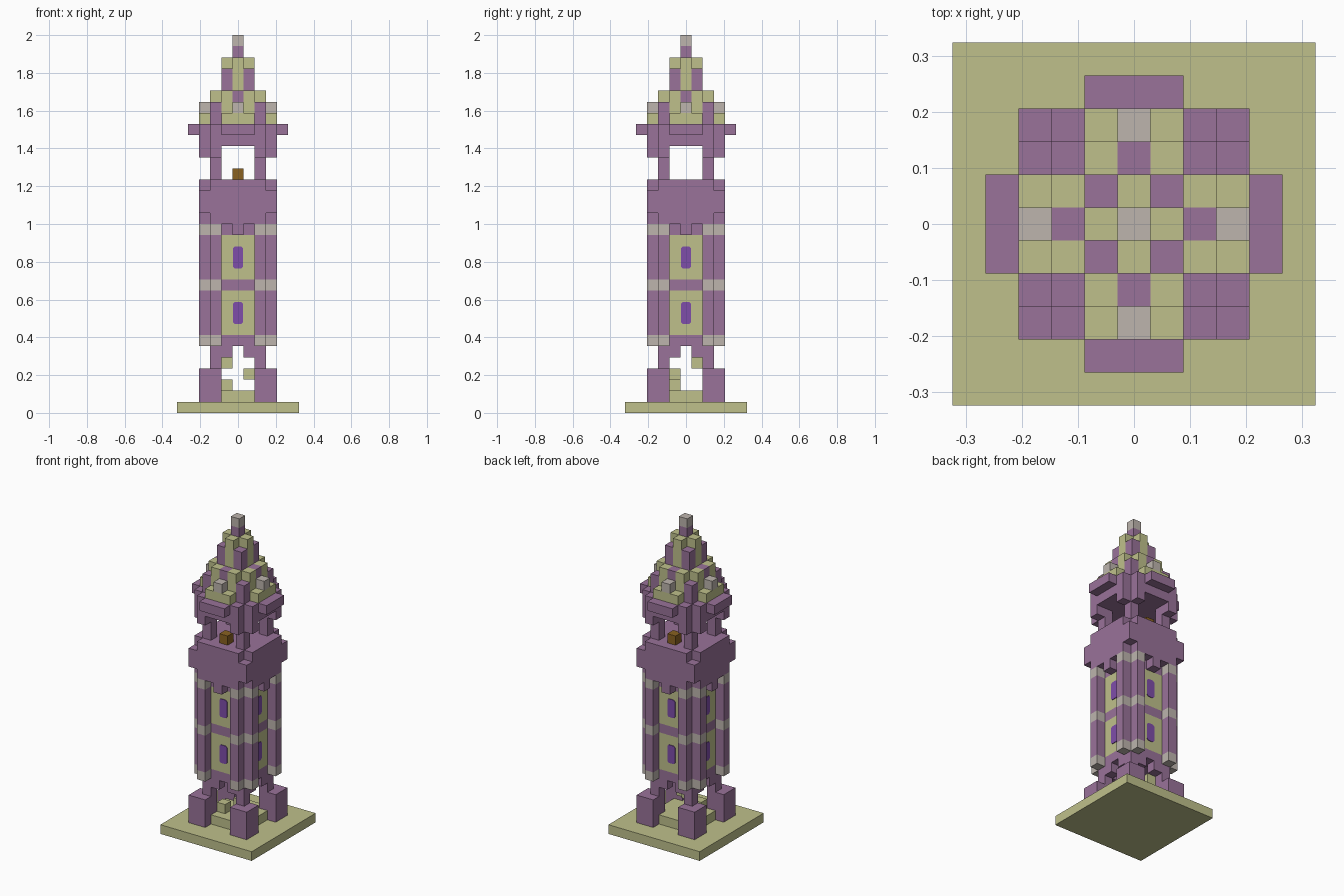
import bpy, bmesh
from mathutils import Matrix, Vector
from math import pi

cube = bpy.data.objects.get("Cube")
if cube:
    bpy.data.objects.remove(cube)

U = 2 / 34  # size of one block


def material(name, rgb):
    m = bpy.data.materials.new(name)
    m.use_nodes = True
    m.diffuse_color = (*rgb, 1)
    m.node_tree.nodes["Principled BSDF"].inputs["Base Color"].default_value = (*rgb, 1)
    return m


PURPLE = material("purple stone", (0.32, 0.17, 0.32))
OLIVE = material("pale olive stone", (0.52, 0.53, 0.26))
GREY = material("warm grey stone", (0.51, 0.46, 0.42))
GLASS = material("violet glass", (0.21, 0.075, 0.40))
BROWN = material("brown wood", (0.25, 0.12, 0.015))


def finish(name, bm, mat):
    mesh = bpy.data.meshes.new(name)
    bm.to_mesh(mesh)
    bm.free()
    mesh.materials.append(mat)
    obj = bpy.data.objects.new(name, mesh)
    bpy.context.collection.objects.link(obj)


def blocks(name, mat, boxes, turns=(0, 1, 2, 3)):
    """Boxes given as inclusive block ranges (x, x, y, y, layer, layer), repeated by quarter turns."""
    bm = bmesh.new()
    for x0, x1, y0, y1, z0, z1 in boxes:
        size = Vector((x1 - x0 + 1, y1 - y0 + 1, z1 - z0 + 1)) * U
        mid = Vector((x0 + x1, y0 + y1, z0 + z1 + 1)) * U / 2
        for t in turns:
            place = Matrix.Rotation(t * pi / 2, 4, 'Z') @ Matrix.Translation(mid)
            bmesh.ops.create_cube(bm, size=1, matrix=place @ Matrix.Diagonal((*size, 1)))
    finish(name, bm, mat)


def corner(z0, z1):
    """Corner pier with its outermost block left out."""
    return [(2, 2, -3, -2, z0, z1), (3, 3, -2, -2, z0, z1)]


ONE = (0,)

# Base, threshold floor and inner steps
blocks("base_plate", OLIVE, [(-5, 5, -5, 5, 0, 0)], ONE)
blocks("floor", OLIVE, [(-1, 1, -2, 2, 1, 1), (-2, -2, -1, 1, 1, 1), (2, 2, -1, 1, 1, 1)], ONE)
blocks("inner_steps", OLIVE, [(-1, -1, -1, -1, 2, 2), (1, 1, -1, -1, 3, 3), (-1, -1, 1, 1, 4, 4)], ONE)

# Legs and arches
blocks("legs", PURPLE, [(2, 3, -3, -2, 1, 3), (2, 2, -2, -2, 4, 5)])
blocks("arches", PURPLE, [(-1, -1, -2, -2, 5, 5), (1, 1, -2, -2, 5, 5)])

# Shaft: bands, walls and corner piers
for z in (6, 11, 16):
    blocks("wall_band", PURPLE, [(-1, 1, -2, 2, z, z), (-2, -2, -1, 1, z, z), (2, 2, -1, 1, z, z)], ONE)
    blocks("pier_band", GREY, corner(z, z))
for z in (7, 12):
    blocks("shaft_walls", OLIVE, [(-1, 1, -2, -2, z, z + 3)])
    blocks("piers", PURPLE, corner(z, z + 3))

# Windows: thin plates with clipped corners
bm = bmesh.new()
w, h, c = 0.027, 0.058, 0.01
outline = [(w, h - c), (w - c, h), (c - w, h), (-w, h - c),
           (-w, c - h), (c - w, -h), (w - c, -h), (w, c - h)]
for t in range(4):
    for z in (9, 14):
        turn = Matrix.Rotation(t * pi / 2, 4, 'Z')
        rings = [[bm.verts.new(turn @ Vector((x, y, z * U + dz))) for x, dz in outline]
                 for y in (-2.5 * U, -2.5 * U - 0.004)]
        bm.faces.new(rings[1])
        for i in range(8):
            j = (i + 1) % 8
            bm.faces.new((rings[0][i], rings[0][j], rings[1][j], rings[1][i]))
bmesh.ops.recalc_face_normals(bm, faces=bm.faces)
finish("windows", bm, GLASS)

# Balcony with stepped brackets
blocks("balcony_brackets", PURPLE, [(0, 0, -3, -3, 16, 16), (-2, 2, -3, -3, 17, 17)])
blocks("balcony", PURPLE, [(-2, 2, -2, 2, 17, 17), (-3, 3, -3, 3, 18, 19),
                           (-2, 2, -3, 3, 20, 20), (-3, -3, -2, 2, 20, 20),
                           (3, 3, -2, 2, 20, 20)], ONE)
blocks("wooden_blocks", BROWN, [(0, 0, -2, -2, 21, 21)], (0, 2))

# Belfry posts, capitals, lintels and ledges
blocks("belfry_posts", PURPLE, [(2, 2, -2, -2, 21, 22), (2, 2, -2, -2, 26, 27)])
blocks("post_capitals", PURPLE, corner(23, 23))
blocks("lintels", PURPLE, [(-2, 2, -3, -3, 24, 25)])
blocks("belfry_ceiling", PURPLE, [(-2, 2, -2, 2, 24, 25)], ONE)
blocks("ledges", PURPLE, [(-1, 1, -4, -4, 25, 25)])

# Stepped roof and spire
blocks("gables", OLIVE, [(-1, 1, -3, -3, 26, 26)])
blocks("gable_caps", GREY, [(0, 0, -3, -3, 27, 27)])
blocks("roof", OLIVE, [(-1, 1, -2, -2, 26, 27), (-1, -1, -2, -2, 28, 28),
                       (1, 1, -2, -2, 28, 28), (0, 0, -1, -1, 28, 31)])
blocks("roof_accents", PURPLE, [(0, 0, -2, -2, 28, 28), (1, 1, -1, -1, 28, 30)])
blocks("spire", PURPLE, [(0, 0, 0, 0, 28, 32)], ONE)
blocks("spire_tip", GREY, [(0, 0, 0, 0, 33, 33)], ONE)
